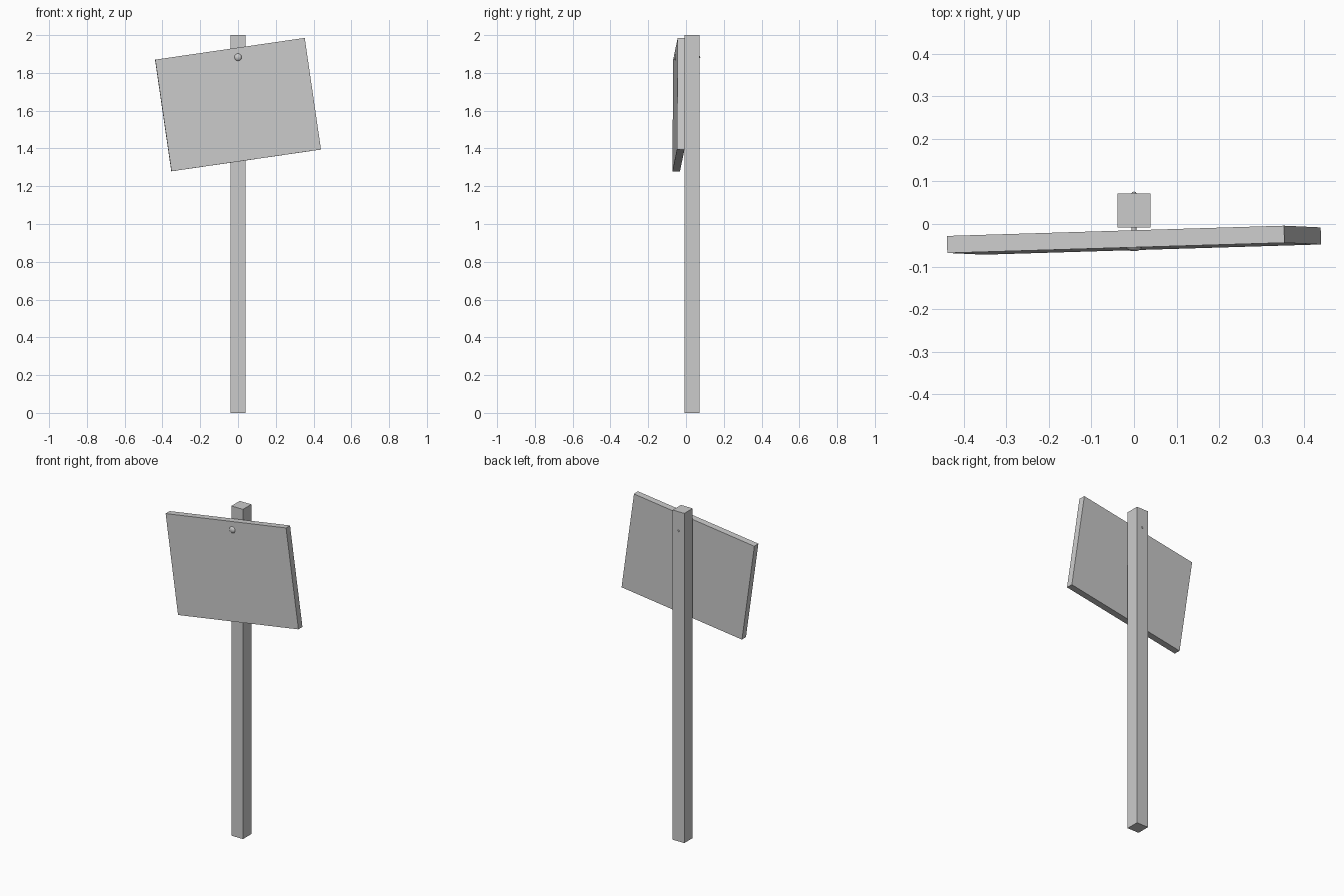
import bpy, bmesh
from math import sin, cos, pi
from mathutils import Matrix, Vector

if "Cube" in bpy.data.objects:
    bpy.data.objects.remove(bpy.data.objects["Cube"])


def make_object(name, bm):
    bmesh.ops.recalc_face_normals(bm, faces=bm.faces[:])
    mesh = bpy.data.meshes.new(name)
    bm.to_mesh(mesh)
    bm.free()
    obj = bpy.data.objects.new(name, mesh)
    bpy.context.collection.objects.link(obj)
    return obj


def box(name, size, matrix):
    bm = bmesh.new()
    bmesh.ops.create_cube(bm, size=1, matrix=matrix @ Matrix.Diagonal((*size, 1)))
    return make_object(name, bm)


def lathe_y(name, profile, z, sides):
    """Spin (radius, y) points round a front-to-back axis at height z."""
    bm = bmesh.new()
    verts = [bm.verts.new((r, y, z)) for r, y in profile]
    edges = [bm.edges.new(pair) for pair in zip(verts, verts[1:])]
    bmesh.ops.spin(bm, geom=verts + edges, cent=(0, 0, z), axis=(0, 1, 0),
                   angle=2 * pi, steps=sides)
    bmesh.ops.remove_doubles(bm, verts=bm.verts[:], dist=0.0002)
    return make_object(name, bm)


# Square post
box("post", (0.078, 0.08, 2.0), Matrix.Translation((0, 0.032, 1.0)))

# Board hanging crooked: tilted, slightly turned and leaning
across = Vector((0.79, 0.024, 0.115)).normalized()
back = across.cross(Vector((-0.085, 0.004, 0.59))).normalized() * -1
up = across.cross(back)
rot = Matrix((across, back, up)).transposed().to_4x4()
box("sign_board", (0.80, 0.04, 0.597), Matrix.Translation((0, -0.038, 1.632)) @ rot)

# Nail with a domed head, its tip poking out of the back of the post
dome = [(0.02 * sin(a), -0.052 - 0.012 * cos(a)) for a in (i * pi / 10 for i in range(6))]
shaft = [(0.02, -0.048), (0.006, -0.048), (0.006, 0.072), (0.004, 0.075), (0, 0.076)]
nail = lathe_y("nail", dome + shaft, 1.883, 16)
bpy.ops.object.select_all(action='DESELECT')
nail.select_set(True)
bpy.context.view_layer.objects.active = nail
bpy.ops.object.shade_smooth_by_angle()
